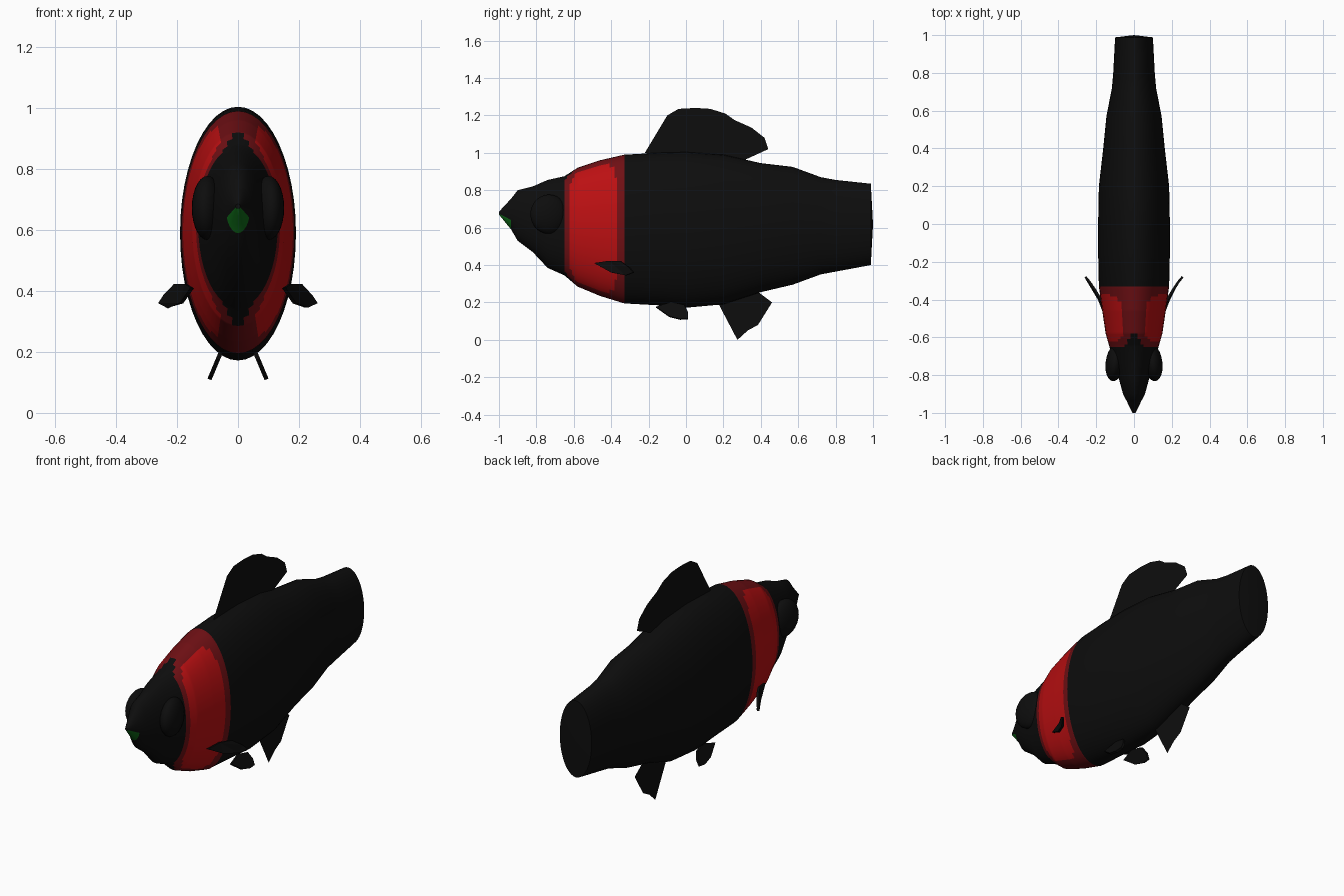
import bpy, bmesh
from math import sin, cos, pi, radians

cube = bpy.data.objects.get("Cube")
if cube:
    bpy.data.objects.remove(cube)


def material(name, rgb):
    m = bpy.data.materials.new(name)
    m.use_nodes = True
    m.diffuse_color = (*rgb, 1)
    m.node_tree.nodes["Principled BSDF"].inputs["Base Color"].default_value = (*rgb, 1)
    return m


black = material("black", (0.004, 0.004, 0.004))
red = material("bright red", (0.5, 0.005, 0.006))
dark_red = material("dark red", (0.16, 0.005, 0.007))
green = material("green", (0.004, 0.13, 0.008))


def make(name, bm, mats, smooth=True):
    me = bpy.data.meshes.new(name)
    bm.to_mesh(me)
    bm.free()
    ob = bpy.data.objects.new(name, me)
    bpy.context.collection.objects.link(ob)
    for m in mats:
        me.materials.append(m)
    if smooth:
        bpy.ops.object.select_all(action='DESELECT')
        ob.select_set(True)
        bpy.context.view_layer.objects.active = ob
        bpy.ops.object.shade_smooth_by_angle(angle=radians(40))
    return ob


# Body stations: y, top z, bottom z, half width
stations = [
    (-1.0, .685, .67, .008), (-.935, .755, .59, .04), (-.9, .8, .53, .058),
    (-.82, .82, .47, .08), (-.74, .855, .385, .105), (-.65, .875, .345, .13),
    (-.58, .92, .285, .15), (-.46, .96, .235, .168), (-.33, .99, .195, .186),
    (-.15, 1.0, .185, .19), (0, 1.004, .172, .19), (.2, .99, .19, .186),
    (.4, .945, .255, .163), (.57, .925, .295, .146), (.72, .87, .35, .117),
    (.8, .855, .365, .11), (.988, .835, .4, .1)]
SIDES = 48


def station(y):
    for a, b in zip(stations, stations[1:]):
        if y <= b[0]:
            t = (y - a[0]) / (b[0] - a[0])
            return [p + (q - p) * t for p, q in zip(a, b)]


def body_colour(c, angle):
    x, y, z = c
    if y < -.935 and z < .675 - .5 * (y + 1):
        return 3                                     # lower lip
    notch = .09 * max(0, 1 - abs(x) / .05)           # band recedes at the midline
    if not -.65 + notch < y < -.33:
        return 0
    v = abs((y + .5) / .128)                         # rounded patch on each flank
    u = abs(sin(angle)) / .93
    return 1 if u ** 7 + v ** 5 < 1 else 2


ys = {s[0] for s in stations} | {-.65 + .32 * i / 24 for i in range(1, 24)}
ys |= {-.98, -.958}
bm = bmesh.new()
rings = []
for y in sorted(ys):
    _, top, low, w = station(y)
    rings.append([bm.verts.new((w * cos(2 * pi * i / SIDES), y,
                                (top + low) / 2 + (top - low) / 2 * sin(2 * pi * i / SIDES)))
                  for i in range(SIDES)])
for a, b in zip(rings, rings[1:]):
    for i in range(SIDES):
        j = (i + 1) % SIDES
        f = bm.faces.new((a[i], a[j], b[j], b[i]))
        f.material_index = body_colour(f.calc_center_median(), 2 * pi * (i + .5) / SIDES)
bm.faces.new(rings[0])
tail = bm.verts.new((0, 1.0, .617))
for i in range(SIDES):
    bm.faces.new((rings[-1][i], rings[-1][(i + 1) % SIDES], tail))
bmesh.ops.recalc_face_normals(bm, faces=bm.faces)
make("body", bm, [black, red, dark_red, green])

# Eyes
for side, label in ((1, "left"), (-1, "right")):
    bm = bmesh.new()
    bmesh.ops.create_uvsphere(bm, u_segments=24, v_segments=14, radius=1)
    eye = make(label + "_eye", bm, [black])
    eye.scale = (.05, .1, .105)
    eye.location = (side * .1, -.733, .672)
    eye.rotation_euler = (0, 0, side * radians(8))


def fin(name, points, thickness=0):
    bm = bmesh.new()
    f = bm.faces.new([bm.verts.new(p) for p in points])
    bmesh.ops.triangulate(bm, faces=[f])
    ob = make(name, bm, [black], smooth=False)
    if thickness:
        mod = ob.modifiers.new("thickness", 'SOLIDIFY')
        mod.thickness = thickness
        mod.offset = 0


# Flat fins on the midline
dorsal = [(-.22, 1.0), (-.1, 1.2), (-.04, 1.235), (.05, 1.24), (.13, 1.235), (.21, 1.21),
          (.26, 1.175), (.35, 1.135), (.42, 1.08), (.44, 1.02), (.32, .965), (0, .95)]
anal = [(.17, .2), (.275, 0), (.33, .05), (.385, .08), (.46, .2), (.38, .26), (.28, .26)]
fin("dorsal_fin", [(0, y, z) for y, z in dorsal])
fin("anal_fin", [(0, y, z) for y, z in anal])

# Paired fins
pelvic = [(-.16, .175), (-.09, .125), (-.03, .11), (.01, .113), (.012, .145), (-.01, .185), (-.08, .2)]
pectoral = [(.15, -.49, .41), (.17, -.41, .422), (.205, -.35, .422), (.24, -.3, .385),
            (.257, -.28, .36), (.225, -.32, .345), (.185, -.4, .36)]
for side, label in ((1, "left"), (-1, "right")):
    fin(label + "_pelvic_fin", [(side * (.06 + .42 * (.19 - z)), y, z) for y, z in pelvic], .014)
    fin(label + "_pectoral_fin", [(side * x, y, z) for x, y, z in pectoral], .012)
